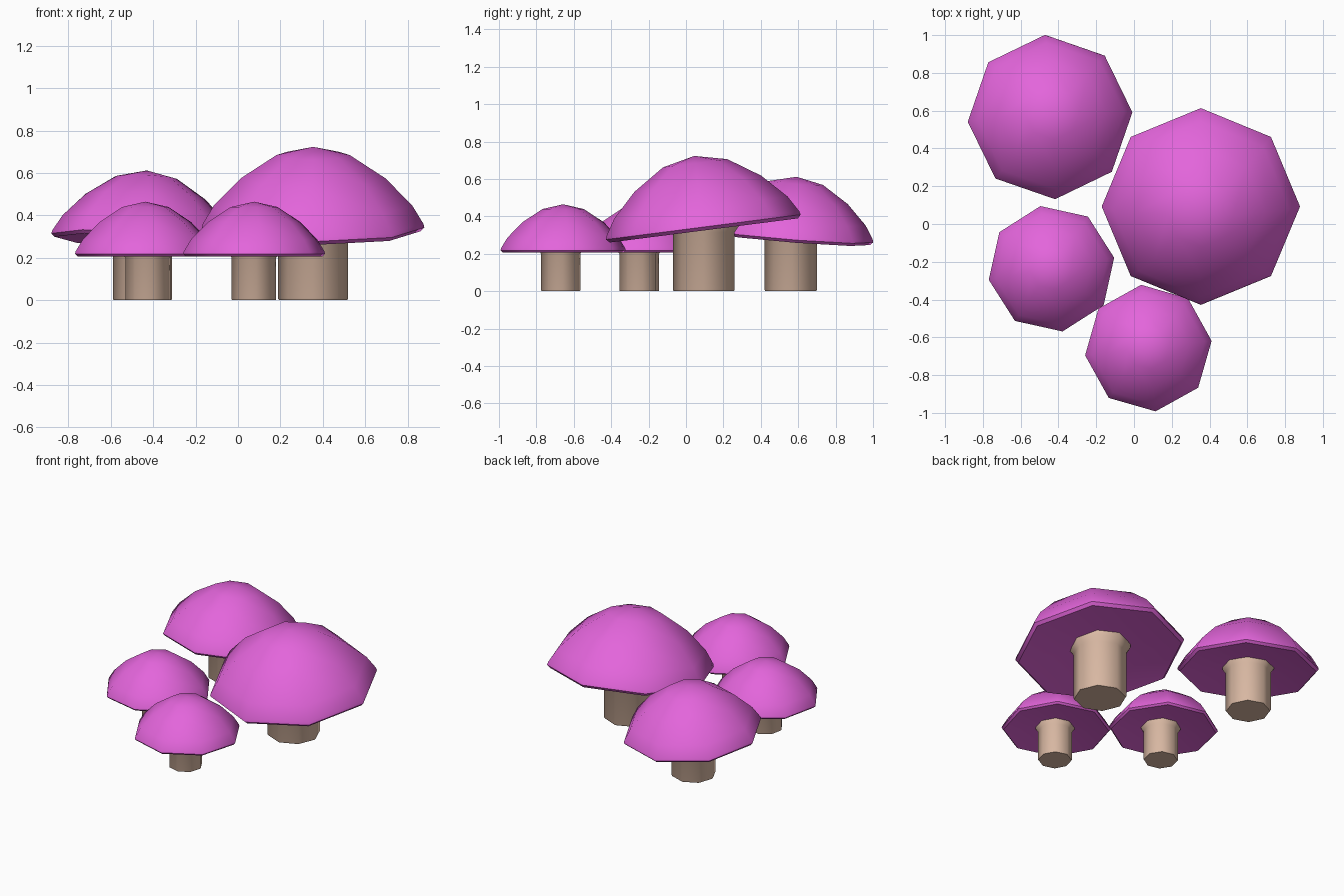
import bpy, bmesh, math
from mathutils import Matrix, Vector

cube = bpy.data.objects.get("Cube")
if cube:
    bpy.data.objects.remove(cube, do_unlink=True)

SIDES = 8


def make_material(name, color):
    mat = bpy.data.materials.new(name)
    mat.use_nodes = True
    mat.diffuse_color = (*color, 1)
    mat.node_tree.nodes["Principled BSDF"].inputs["Base Color"].default_value = (*color, 1)
    return mat


def lathe(name, profile, radius, matrix, mat):
    """Spin a (radius, height) profile, closed at both poles, into an octagonal solid."""
    bm = bmesh.new()
    rings = []
    for r, z in profile:
        if r == 0:
            rings.append([bm.verts.new((0, 0, z * radius))] * SIDES)
        else:
            rings.append([bm.verts.new((r * radius * math.cos(math.tau * i / SIDES),
                                        r * radius * math.sin(math.tau * i / SIDES),
                                        z * radius)) for i in range(SIDES)])
    for a, b in zip(rings, rings[1:]):
        for i in range(SIDES):
            j = (i + 1) % SIDES
            bm.faces.new(list(dict.fromkeys((a[i], a[j], b[j], b[i]))))
    bmesh.ops.recalc_face_normals(bm, faces=bm.faces)
    mesh = bpy.data.meshes.new(name)
    bm.to_mesh(mesh)
    bm.free()
    mesh.materials.append(mat)
    obj = bpy.data.objects.new(name, mesh)
    bpy.context.collection.objects.link(obj)
    obj.matrix_world = matrix
    bpy.ops.object.select_all(action='DESELECT')
    obj.select_set(True)
    bpy.context.view_layer.objects.active = obj
    bpy.ops.object.shade_smooth_by_angle(angle=math.radians(55))
    return obj


cap_mat = make_material("magenta cap", (0.77, 0.13, 0.71))
stem_mat = make_material("beige stem", (0.72, 0.50, 0.38))

# Domed top, rolled lip and slightly hollow underside
CAP = [(0, .765), (.33, .69), (.65, .48), (.89, .235), (.99, .07), (1, .035),
       (.965, 0), (.9, .01), (.33, .07), (0, .07)]


def mushroom(name, center, cap_r, rim_z, stem_center, stem_r, spin=0, tilt_x=0, tilt_y=0):
    # Cap, leaning around the centre of its rim
    lean = (Matrix.Rotation(math.radians(tilt_x), 4, 'X')
            @ Matrix.Rotation(math.radians(tilt_y), 4, 'Y')
            @ Matrix.Rotation(math.radians(spin), 4, 'Z'))
    lathe(name + "_cap", CAP, cap_r,
          Matrix.Translation((*center, rim_z)) @ lean, cap_mat)
    # Stem, flaring where it meets the underside
    top = (rim_z + cap_r * .12) / stem_r
    flare = (rim_z + cap_r * .02) / stem_r
    stem = [(0, 0), (.97, 0), (1, .05), (1, flare - .12), (1.14, flare + .08),
            (1.14, top), (0, top)]
    lathe(name + "_stem", stem, stem_r,
          Matrix.Translation((*stem_center, 0)) @ Matrix.Rotation(math.radians(spin), 4, 'Z'),
          stem_mat)


mushroom("large_mushroom", (.354, .095), .525, .325, (.354, .095), .165, tilt_x=7.3)
mushroom("back_mushroom", (-.445, .565), .437, .279, (-.45, .56), .14,
         spin=3.5, tilt_x=-4.5, tilt_y=2.5)
mushroom("right_mushroom", (-.437, -.237), .337, .207, (-.425, -.25), .108, spin=10)
mushroom("front_mushroom", (.076, -.657), .337, .207, (.075, -.67), .106, spin=6.5)
